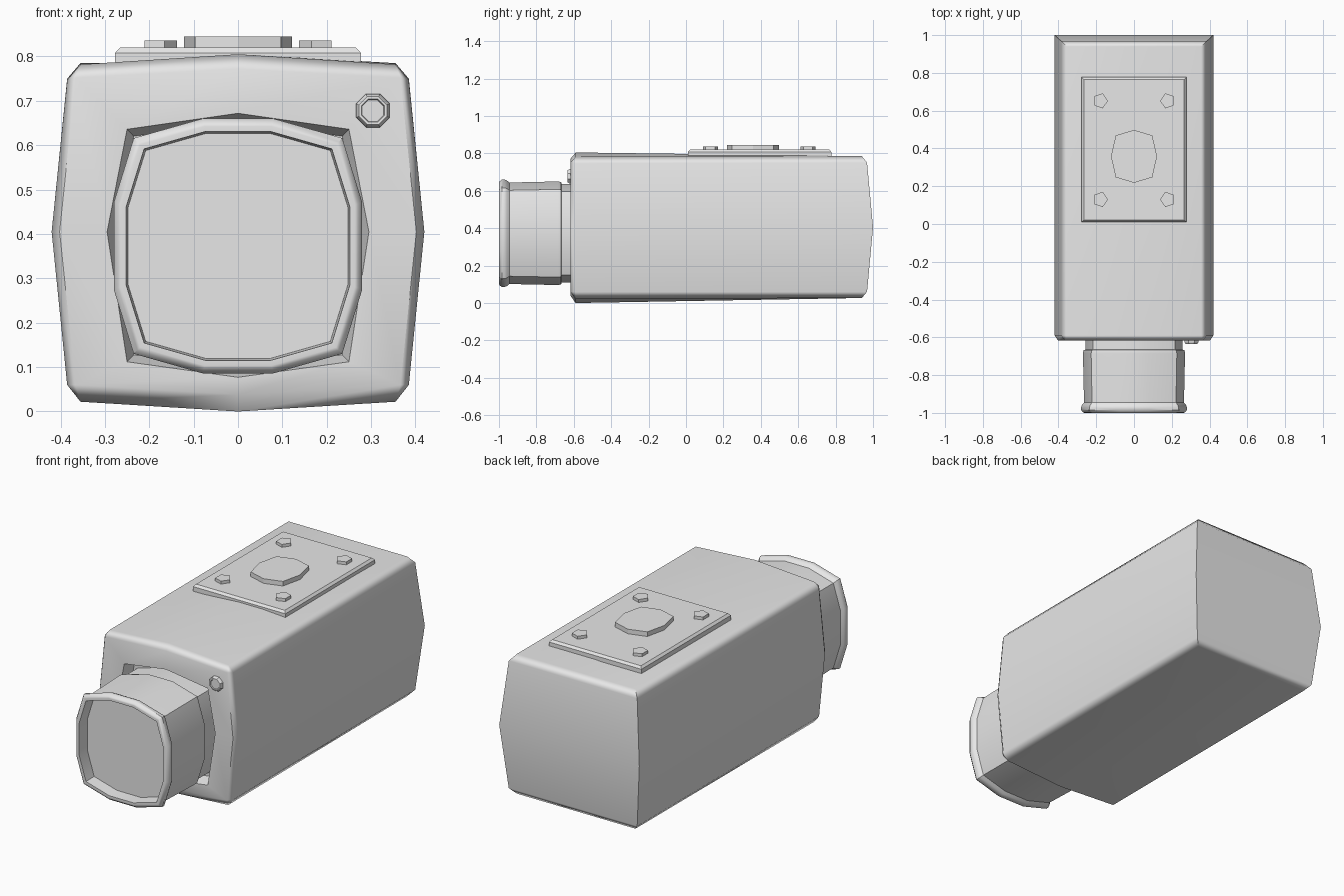
import bpy, bmesh, math
from mathutils import Vector

old = bpy.data.objects.get("Cube")
if old:
    bpy.data.objects.remove(old, do_unlink=True)

grey = bpy.data.materials.new("light grey")
grey.use_nodes = True
colour = (0.8, 0.8, 0.8, 1)
grey.diffuse_color = colour
grey.node_tree.nodes["Principled BSDF"].inputs["Base Color"].default_value = colour


def loft(name, rings, caps=(True, True), angle=40, extra=None):
    """Join equal rings of points with quads and close the ends."""
    bm = bmesh.new()
    loops = [[bm.verts.new(p) for p in ring] for ring in rings]
    n = len(loops[0])
    for a, b in zip(loops, loops[1:]):
        for i in range(n):
            j = (i + 1) % n
            bm.faces.new((a[i], a[j], b[j], b[i]))
    if caps[0]:
        bm.faces.new(loops[0])
    if caps[1]:
        bm.faces.new(loops[-1])
    if extra:
        extra(bm, loops)
    bmesh.ops.remove_doubles(bm, verts=bm.verts, dist=0.0005)
    bmesh.ops.recalc_face_normals(bm, faces=bm.faces)
    mesh = bpy.data.meshes.new(name)
    bm.to_mesh(mesh)
    bm.free()
    mesh.materials.append(grey)
    obj = bpy.data.objects.new(name, mesh)
    bpy.context.collection.objects.link(obj)
    bpy.ops.object.select_all(action='DESELECT')
    obj.select_set(True)
    bpy.context.view_layer.objects.active = obj
    bpy.ops.object.shade_smooth_by_angle(angle=math.radians(angle))
    obj.modifiers.new("Weighted Normal", 'WEIGHTED_NORMAL').keep_sharp = True
    return obj


def section(half):
    """Mirror a half outline running from top centre to bottom centre."""
    return half + [(-x, z) for x, z in reversed(half[1:-1])]


def at_y(outline, y):
    return [(x, y, z) for x, z in outline]


# Body: bulged box with a recess in front and a ridged back
front = section([(0, .805), (.355, .782), (.385, .747), (.42, .405),
                 (.385, .06), (.355, .022), (0, 0)])
lip = section([(0, .772), (.366, .752), (.366, .752), (.402, .405),
               (.366, .06), (.366, .06), (0, .038)])
mouth = section([(0, .672), (.25, .636), (.25, .636), (.295, .405),
                 (.25, .112), (.25, .112), (0, .077)])
floor = [(x * .94, .373 + (z - .373) * .94) for x, z in mouth]
back = section([(0, .785), (.355, .785), (.385, .75), (.42, .405),
                (.385, .06), (.355, .027), (0, .027)])
back_depth = section([(0, .94), (0, .94), (0, .968), (0, 1), (0, .968), (0, .94), (0, .94)])
back_ring = [(x, d[1], z) for (x, z), d in zip(back, back_depth)]


def close_back(bm, loops):
    v = loops[-1]
    bm.faces.new((v[0], v[1], v[2], v[10], v[11]))
    bm.faces.new((v[2], v[3], v[9], v[10]))
    bm.faces.new((v[3], v[4], v[8], v[9]))
    bm.faces.new((v[4], v[5], v[6], v[7], v[8]))


loft("camera_body",
     [at_y(floor, -.55), at_y(mouth, -.617), at_y(lip, -.617), at_y(front, -.59), back_ring],
     caps=(True, False), angle=52, extra=close_back)

# Lens: rounded-square barrel with a neck, a front rim and a sunken glass
quarter = [(.08, .287), (.235, .243), (.28, .098)]
right = quarter + [(x, -z) for x, z in reversed(quarter)]
lens_outline = right + [(-x, z) for x, z in reversed(right)]


def lens_ring(y, size):
    return [(x * size, y, .373 + z * size) for x, z in lens_outline]


lens_profile = [(-.545, .92), (-.665, .92), (-.668, .955), (-.685, .965), (-.945, .945),
                (-.958, .985), (-.97, 1), (-.985, 1), (-.998, .965), (-1, .94),
                (-1, .9), (-.935, .885)]
loft("lens_barrel", [lens_ring(y, s) for y, s in lens_profile], angle=38)

# Mounting plate on top
def rectangle(z, inset):
    x, y0, y1 = .277 - inset, .01 + inset, .777 - inset
    return [(-x, y0, z), (x, y0, z), (x, y1, z), (-x, y1, z)]


loft("mounting_plate",
     [rectangle(.77, 0), rectangle(.808, 0), rectangle(.82, .011)], angle=25)


def disc(name, centre, sides, rx, ry, z0, z1, turn=0, square=1):
    """Upright faceted disc; square pushes the odd corners outward."""
    rings = []
    for z in (z0, z1):
        ring = []
        for i in range(sides):
            a = turn + math.tau * i / sides
            k = square if i % 2 else 1
            ring.append((centre[0] + rx * k * math.cos(a),
                         centre[1] + ry * k * math.sin(a), z))
        rings.append(ring)
    return loft(name, rings, angle=25)


# Socket boss and four screws on the plate
disc("socket_boss", (0, .358), 8, .122, .14, .81, .845, square=1.12)
for side, label in ((-1, "right"), (1, "left")):
    for y, end in ((.13, "front"), (.652, "rear")):
        disc(f"screw_{end}_{label}", (side * .178, y), 5, .04, .042, .81, .836,
             turn=0 if side < 0 else math.pi)

# Small button on the front
button_rings = []
for y, r in ((-.6, .041), (-.624, .041), (-.634, .034), (-.634, .028), (-.629, .026)):
    button_rings.append([(.304 + r * math.cos(a), y, .678 + r * math.sin(a))
                         for a in (math.tau * (i + .5) / 8 for i in range(8))])
loft("front_button", button_rings, angle=35)
